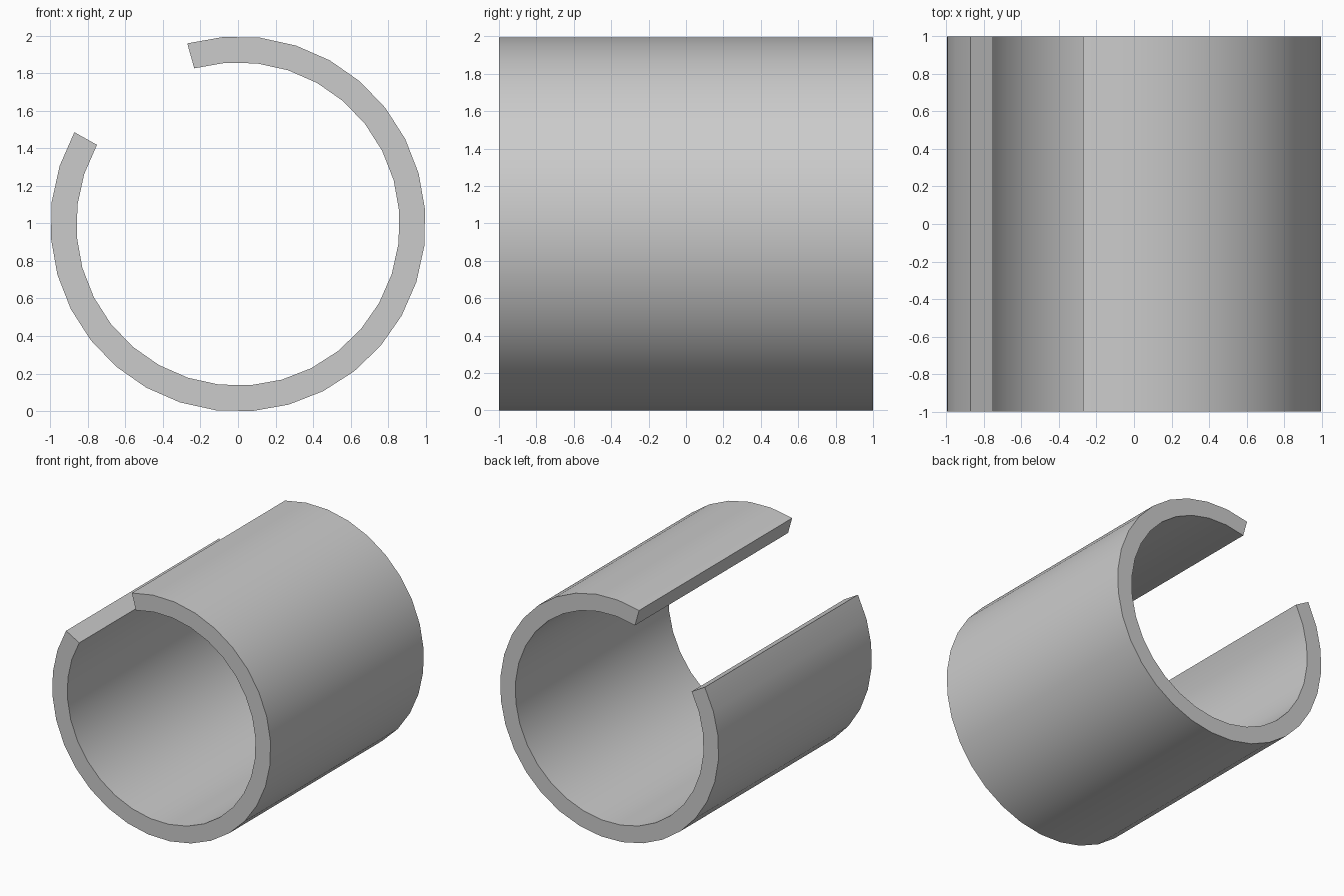
import bpy, bmesh
from math import radians, cos, sin

if "Cube" in bpy.data.objects:
    bpy.data.objects.remove(bpy.data.objects["Cube"])

OUTER, INNER, LENGTH = 1.0, 0.862, 2.0
SEGMENTS, START, STEP = 28, 105.7, -11.25   # 315 degree sweep, gap at upper left
CENTRE_Z = OUTER * cos(radians(4.45))

# C-shaped wall section in the xz plane, on the front face
bm = bmesh.new()


def arc(radius):
    angles = [radians(START + STEP * i) for i in range(SEGMENTS + 1)]
    return [bm.verts.new((radius * cos(a), -LENGTH / 2, CENTRE_Z + radius * sin(a)))
            for a in angles]


outer, inner = arc(OUTER), arc(INNER)
section = [bm.faces.new((outer[i], outer[i + 1], inner[i + 1], inner[i]))
           for i in range(SEGMENTS)]

# Extrude along y into a solid split tube
ext = bmesh.ops.extrude_face_region(bm, geom=section, use_keep_orig=True)
moved = [g for g in ext["geom"] if isinstance(g, bmesh.types.BMVert)]
bmesh.ops.translate(bm, verts=moved, vec=(0, LENGTH, 0))
bmesh.ops.recalc_face_normals(bm, faces=bm.faces)

mesh = bpy.data.meshes.new("split_tube")
bm.to_mesh(mesh)
bm.free()
tube = bpy.data.objects.new("split_tube", mesh)
bpy.context.collection.objects.link(tube)

# Smooth curved walls, crisp rims and gap edges
bpy.context.view_layer.objects.active = tube
tube.select_set(True)
bpy.ops.object.shade_smooth_by_angle(angle=radians(30))
